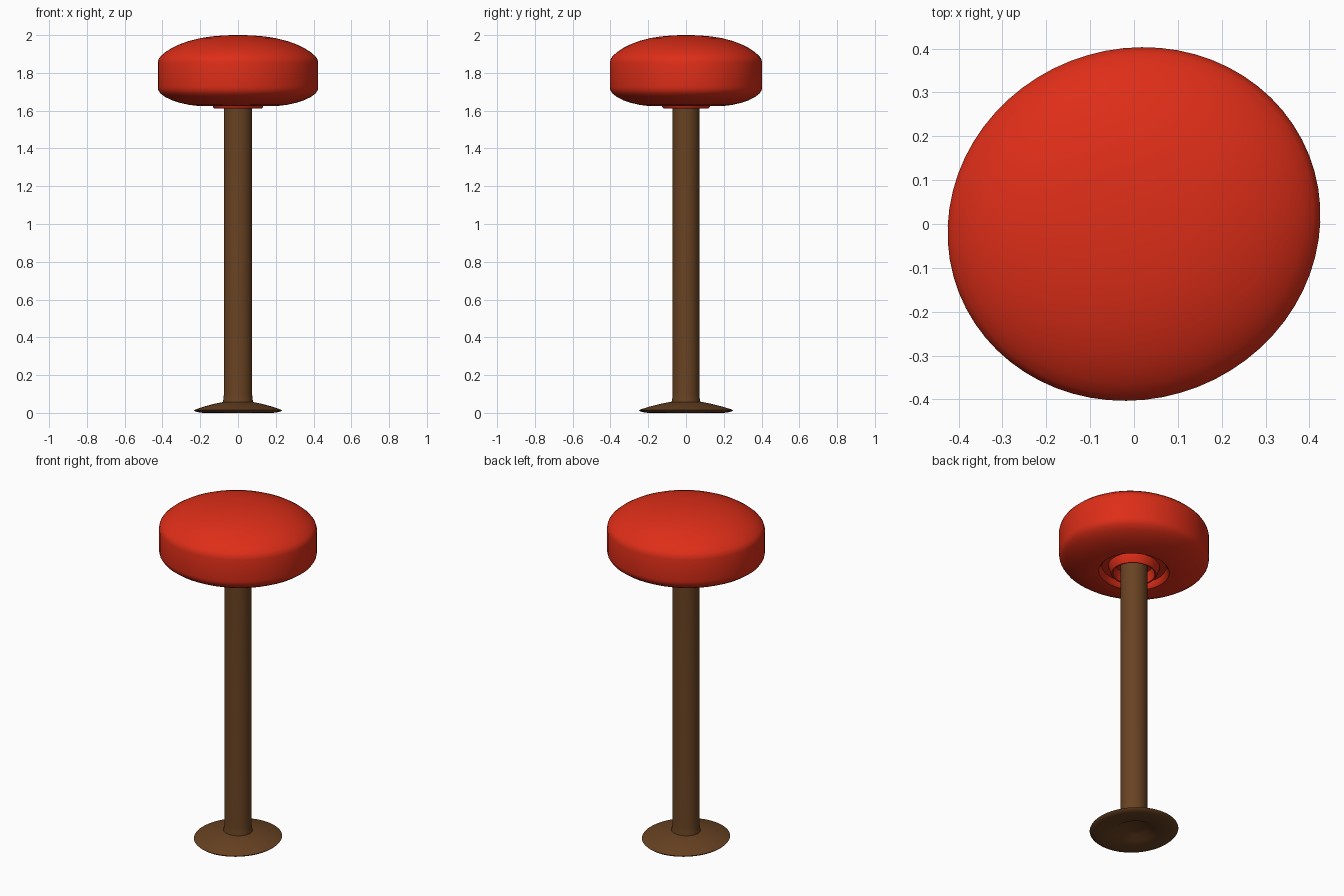
import bpy, bmesh
from math import sin, cos, pi, radians
from mathutils import Matrix

if "Cube" in bpy.data.objects:
    bpy.data.objects.remove(bpy.data.objects["Cube"])

def material(name, color):
    m = bpy.data.materials.new(name)
    m.diffuse_color = (*color, 1)
    m.use_nodes = True
    m.node_tree.nodes["Principled BSDF"].inputs["Base Color"].default_value = m.diffuse_color
    return m

def lathe(name, profile, mat, sx=1, sy=1, turn=0, n=64):
    """Spin an (r, z) profile around z, then squash it to an oval and turn it."""
    bm = bmesh.new()
    rings = []
    for r, z in profile:
        if r == 0:
            rings.append([bm.verts.new((0, 0, z))] * n)
        else:
            rings.append([bm.verts.new((r * sx * cos(2 * pi * i / n), r * sy * sin(2 * pi * i / n), z))
                          for i in range(n)])
    for a, b in zip(rings, rings[1:]):
        for i in range(n):
            j = (i + 1) % n
            bm.faces.new(list(dict.fromkeys((a[i], a[j], b[j], b[i]))))
    bmesh.ops.rotate(bm, verts=bm.verts, matrix=Matrix.Rotation(turn, 3, 'Z'))
    bmesh.ops.recalc_face_normals(bm, faces=bm.faces)
    me = bpy.data.meshes.new(name)
    bm.to_mesh(me)
    bm.free()
    ob = bpy.data.objects.new(name, me)
    bpy.context.collection.objects.link(ob)
    me.materials.append(mat)
    bpy.ops.object.select_all(action='DESELECT')
    ob.select_set(True)
    bpy.context.view_layer.objects.active = ob
    bpy.ops.object.shade_smooth_by_angle(angle=radians(35))
    return ob

red = material("red_vinyl", (0.73, 0.027, 0.009))
brown = material("brown_metal", (0.14, 0.055, 0.016))

# Padded seat: domed oval cushion with a mounting recess and collar underneath
seat = [(0, 2.0), (0.07, 1.999), (0.14, 1.993), (0.2, 1.984), (0.26, 1.969), (0.31, 1.951),
        (0.35, 1.932), (0.385, 1.91), (0.41, 1.888), (0.42, 1.874), (0.425, 1.855),
        (0.425, 1.725), (0.422, 1.708), (0.41, 1.69), (0.385, 1.672), (0.35, 1.655),
        (0.31, 1.642), (0.26, 1.631), (0.22, 1.626), (0.2, 1.626), (0.19, 1.635), (0.182, 1.66),
        (0.145, 1.66), (0.132, 1.618), (0.126, 1.612), (0.118, 1.614), (0.105, 1.67), (0, 1.67)]
lathe("seat", seat, red, 0.429 / 0.425, 0.399 / 0.425, radians(21.5))

# Post, flared slightly where it meets the foot
post = [(0, 1.68), (0.074, 1.68), (0.074, 0.1), (0.076, 0.075), (0.08, 0.055), (0.08, 0.03), (0, 0.03)]
lathe("post", post, brown, 1.01, 0.96)

# Foot: thin sloped disc with a hollow centre underneath
foot = [(0, 0.058), (0.08, 0.058), (0.13, 0.048), (0.18, 0.035), (0.22, 0.022), (0.24, 0.015),
        (0.232, 0.007), (0.21, 0.002), (0.19, 0.0), (0.11, 0.005), (0.075, 0.028), (0, 0.028)]
lathe("foot", foot, brown, 0.97, 1.04)
